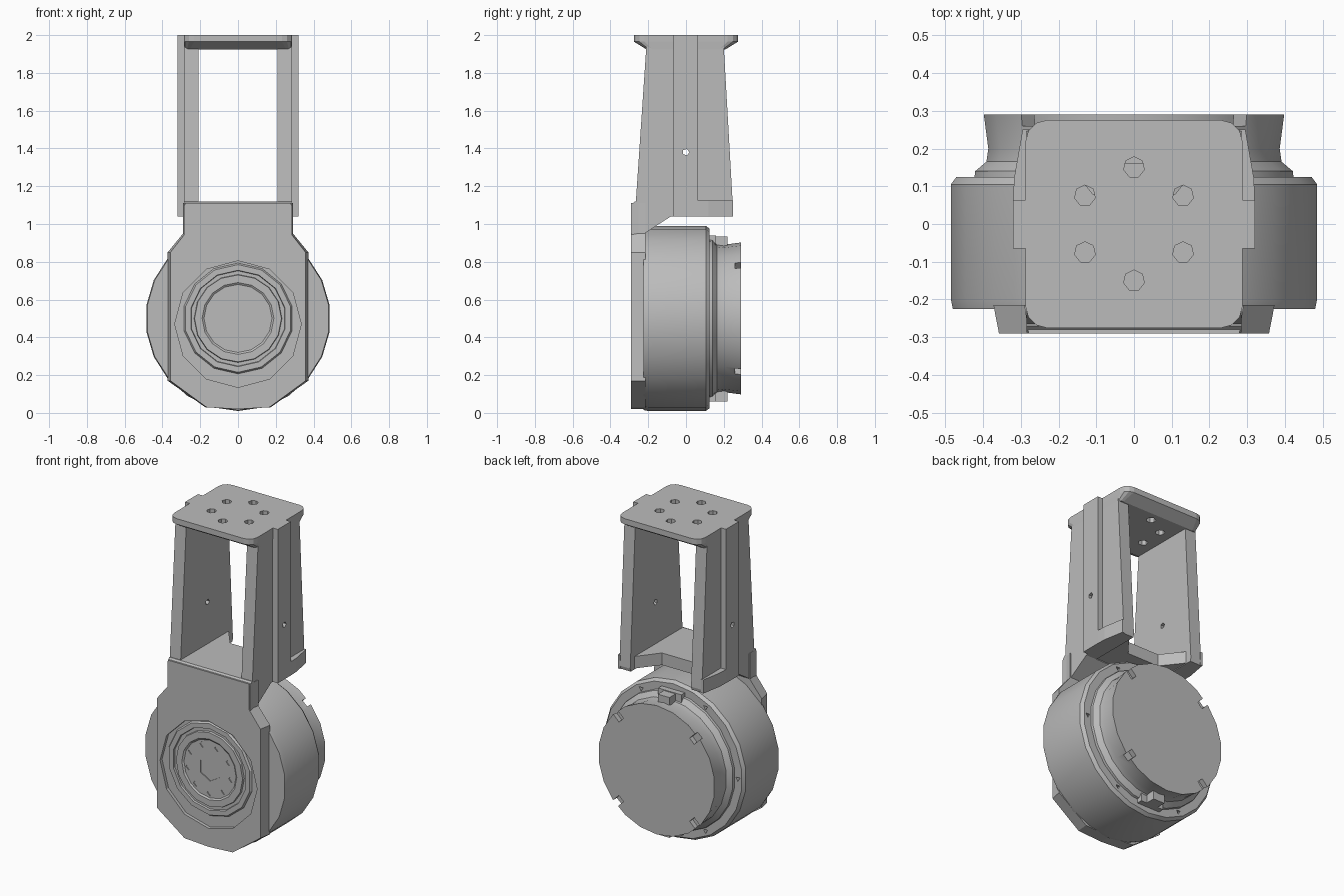
import bpy, bmesh
from math import sin, cos, pi, radians
from mathutils import Vector, Matrix

if "Cube" in bpy.data.objects:
    bpy.data.objects.remove(bpy.data.objects["Cube"])

grey = bpy.data.materials.new("machined_grey")
grey.use_nodes = True
grey.diffuse_color = (0.5, 0.5, 0.5, 1)
grey.node_tree.nodes["Principled BSDF"].inputs["Base Color"].default_value = (0.5, 0.5, 0.5, 1)

AXIS_Z = 0.5    # height of the drum axis


def finish(bm, name, smooth=False):
    bmesh.ops.recalc_face_normals(bm, faces=bm.faces)
    mesh = bpy.data.meshes.new(name)
    bm.to_mesh(mesh)
    bm.free()
    ob = bpy.data.objects.new(name, mesh)
    bpy.context.collection.objects.link(ob)
    mesh.materials.append(grey)
    if smooth:
        select(ob)
        bpy.ops.object.shade_smooth_by_angle(angle=radians(30))
    return ob


def select(ob):
    bpy.ops.object.select_all(action='DESELECT')
    ob.select_set(True)
    bpy.context.view_layer.objects.active = ob


def loft(name, rings, smooth=False, closed=False):
    """Skin a list of equal-length point loops; cap the ends or close the loop."""
    bm = bmesh.new()
    loops = [[bm.verts.new(p) for p in ring] for ring in rings]
    pairs = list(zip(loops, loops[1:]))
    if closed:
        pairs.append((loops[-1], loops[0]))
    else:
        bm.faces.new(loops[0])
        bm.faces.new(loops[-1])
    n = len(loops[0])
    for a, b in pairs:
        for i in range(n):
            j = (i + 1) % n
            bm.faces.new((a[i], a[j], b[j], b[i]))
    return finish(bm, name, smooth)


def prism(name, points, axis, lo, hi):
    """Extrude a 2D outline along x, y or z."""
    place = {'x': lambda u, v, t: (t, u, v),
             'y': lambda u, v, t: (u, t, v),
             'z': lambda u, v, t: (u, v, t)}[axis]
    return loft(name, [[place(u, v, t) for u, v in points] for t in (lo, hi)])


def box(name, x, y, z):
    return prism(name, [(x[0], y[0]), (x[1], y[0]), (x[1], y[1]), (x[0], y[1])], 'z', *z)


def lathe(name, profile, sides, smooth=True, closed=False):
    """Revolve (y, radius) pairs around the drum axis."""
    angles = [2 * pi * i / sides for i in range(sides)]
    rings = [[(r * sin(a), y, AXIS_Z + r * cos(a)) for a in angles] for y, r in profile]
    return loft(name, rings, smooth, closed)


def rod(name, centre, axis, radius, depth, sides=6):
    bm = bmesh.new()
    turn = Vector((0, 0, 1)).rotation_difference(Vector(axis)).to_matrix().to_4x4()
    bmesh.ops.create_cone(bm, cap_ends=True, segments=sides, radius1=radius, radius2=radius,
                          depth=depth, matrix=Matrix.Translation(centre) @ turn)
    return finish(bm, name)


def cut(target, cutters):
    for c in cutters:
        mod = target.modifiers.new("cut", 'BOOLEAN')
        mod.operation = 'DIFFERENCE'
        mod.solver = 'EXACT'
        mod.object = c
        select(target)
        bpy.ops.object.modifier_apply(modifier=mod.name)
        bpy.data.objects.remove(c)


def on_axis(angle, r, y):
    return Vector((r * sin(angle), y, AXIS_Z + r * cos(angle)))


# Motor drum with chamfered back shoulder
drum = lathe("drum", [(-0.225, 0.485), (-0.2, 0.49), (0.105, 0.49), (0.125, 0.475),
                      (0.125, 0.4)], 22)
cut(drum, [rod("bolt_hole", on_axis(radians(30 + 60 * i), 0.445, 0.125), (0, 1, 0), 0.016, 0.06, 3)
           for i in range(6)])

# Flared back cap with rim notches
cap = lathe("back_cap", [(0.1, 0.43), (0.14, 0.425), (0.165, 0.395), (0.2, 0.39), (0.29, 0.402)], 22)
notches = []
for i in range(4):
    a = radians(45 + 90 * i)
    c = box("notch_cutter", (-0.022, 0.022), (0.26, 0.32), (0.345, 0.45))
    c.data.transform(Matrix.Translation((0, 0, AXIS_Z)) @ Matrix.Rotation(a, 4, 'Y'))
    notches.append(c)
cut(cap, notches)

# Connector tabs above and below the cap
for side, word in ((1, "upper"), (-1, "lower")):
    z = AXIS_Z + side * 0.41
    box(word + "_tab", (-0.08, 0.08), (0.12, 0.16), (z - 0.03, z + 0.03))
    box(word + "_plug", (-0.04, 0.04), (0.15, 0.22), (z - 0.03, z + 0.025))

# Front plate with a wide round opening, slightly narrower at its face
half = [(0.17, 0.03), (0.365, 0.17), (0.365, 0.85), (0.285, 0.95), (0.285, 1.11)]
outline = [(0, 0.02)] + half + [(-x, z) for x, z in reversed(half)]
plate = loft("front_plate", [[(x * s, y, z) for x, z in outline]
                             for y, s in ((-0.29, 0.98), (-0.215, 1.02))])
cut(plate, [rod("opening", (0, -0.29, 0.47), (0, 1, 0), 0.335, 0.04, 12)])

# Output hub: outer collar, flange disc and bolt circle
lathe("hub_collar", [(-0.26, 0.3), (-0.282, 0.285), (-0.282, 0.255), (-0.26, 0.25)], 14,
      smooth=False, closed=True)
hub = lathe("hub_disc", [(-0.26, 0.235), (-0.283, 0.23), (-0.283, 0.19), (-0.276, 0.18)], 16, False)
holes = [rod("hub_hole", on_axis(radians(20 + 40 * i), 0.15, -0.28), (0, 1, 0), 0.02, 0.03, 4)
         for i in range(9)]
cut(hub, holes + [rod("centre_hole", on_axis(0, 0, -0.28), (0, 1, 0), 0.075, 0.03, 6)])

# Bracket floor: sloping front wedge and a slab notched at the back
prism("bracket_wedge", [(-0.288, 0.94), (-0.22, 0.95), (-0.08, 1.04), (-0.08, 1.12), (-0.27, 1.12),
                        (-0.288, 1.1)], 'x', -0.285, 0.285)
prism("bracket_floor", [(-0.22, -0.09), (0.22, -0.09), (0.22, 0.22), (0.11, 0.08), (-0.11, 0.08),
                        (-0.22, 0.22)], 'z', 1.045, 1.12)

# Tapered side legs with outer rib and foot
leg_side = [(-0.21, 1.94), (0.2, 1.94), (0.25, 1.06), (0.245, 1.04), (-0.08, 1.04), (-0.268, 1.08)]
for s, word in ((1, "left"), (-1, "right")):
    leg = prism(word + "_leg", leg_side, 'x', s * 0.21, s * 0.285)
    rib = box(word + "_rib", (s * 0.28, s * 0.32), (-0.065, 0.063), (1.04, 2.0))
    prism(word + "_foot", [(s * 0.28, 0.05), (s * 0.32, 0.05), (s * 0.318, 0.12), (s * 0.295, 0.25),
                           (s * 0.28, 0.25)], 'z', 1.04, 1.125)
    for part in (leg, rib):
        cut(part, [rod("pin_hole", (s * 0.26, 0, 1.38), (1, 0, 0), 0.018, 0.3, 5)])


# Top mounting plate with rounded corners, tapered underside and six holes
def rounded(hx, hy, r, z):
    corners = ((1, 1, 0), (-1, 1, 90), (-1, -1, 180), (1, -1, 270))
    return [(sx * (hx - r) + r * cos(radians(a + d)), sy * (hy - r) + r * sin(radians(a + d)), z)
            for sx, sy, a in corners for d in (0, 30, 60, 90)]


top = loft("top_plate", [rounded(0.285, 0.21, 0.03, 1.925), rounded(0.287, 0.275, 0.055, 1.965),
                         rounded(0.287, 0.275, 0.055, 2.0)])
cut(top, [rod("mount_hole", (0.15 * sin(pi * i / 3), 0.15 * cos(pi * i / 3), 1.96), (0, 0, 1),
              0.028, 0.2, 7) for i in range(6)])
